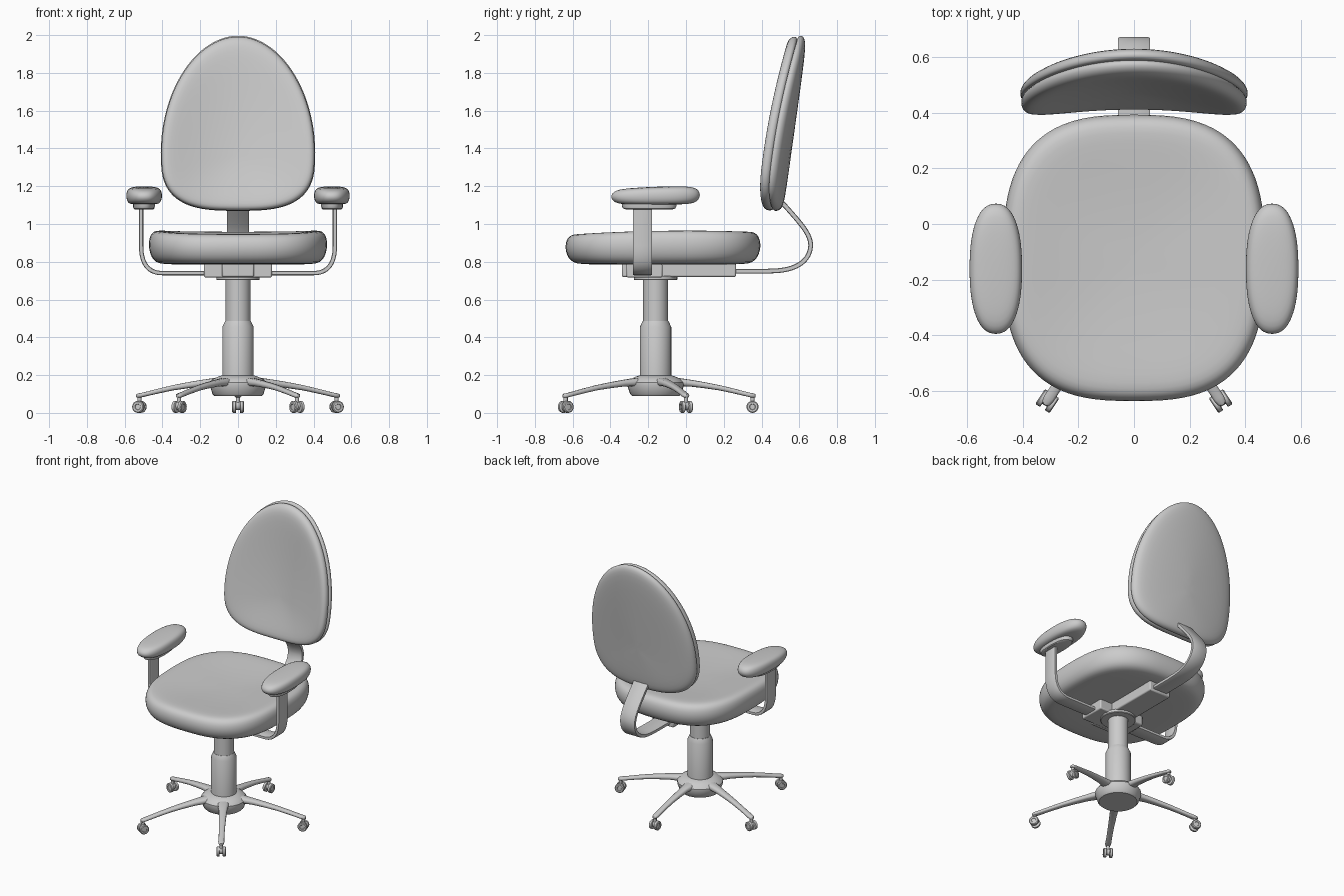
import bpy, bmesh, math
from mathutils import Vector, geometry

if "Cube" in bpy.data.objects:
    bpy.data.objects.remove(bpy.data.objects["Cube"])

CY = -0.161  # y of the column axis


def loft(name, rings, angle=40, subsurf=0):
    """Skin a list of equal-length closed rings and cap both ends."""
    bm = bmesh.new()
    vs = [[bm.verts.new(p) for p in r] for r in rings]
    n = len(vs[0])
    for a, b in zip(vs, vs[1:]):
        for i in range(n):
            j = (i + 1) % n
            bm.faces.new((a[i], a[j], b[j], b[i]))
    bm.faces.new(vs[0][::-1])
    bm.faces.new(vs[-1])
    bmesh.ops.recalc_face_normals(bm, faces=bm.faces)
    me = bpy.data.meshes.new(name)
    bm.to_mesh(me)
    bm.free()
    ob = bpy.data.objects.new(name, me)
    bpy.context.collection.objects.link(ob)
    bpy.ops.object.select_all(action='DESELECT')
    bpy.context.view_layer.objects.active = ob
    ob.select_set(True)
    bpy.ops.object.shade_smooth_by_angle(angle=math.radians(angle))
    if subsurf:
        ob.modifiers.new("smooth", 'SUBSURF').levels = subsurf
        ob.modifiers["smooth"].render_levels = subsurf
    return ob


def superellipse(a, b_pos, b_neg, n_pos, n_neg, count=48):
    pts = []
    for i in range(count):
        t = 2 * math.pi * i / count
        c, s = math.cos(t), math.sin(t)
        b, n = (b_pos, n_pos) if s >= 0 else (b_neg, n_neg)
        pts.append((math.copysign(a * abs(c) ** (2 / n), c),
                    math.copysign(b * abs(s) ** (2 / n), s)))
    return pts


def pad(name, outline, profile, place, angle=75, subsurf=1):
    """Stack scaled copies of an outline; profile = (scale, height)."""
    return loft(name, [[place(x * k, y * k, h) for x, y in outline] for k, h in profile],
                angle, subsurf)


def lathe(name, profile, x=0.0, y=CY, seg=32):
    return pad(name, superellipse(1, 1, 1, 2, 2, seg), profile,
               lambda a, b, h: Vector((x + a, y + b, h)), 35, 0)


def bezier(*pts, count=14):
    return [Vector(p) for p in geometry.interpolate_bezier(
        *[Vector((p[0], p[1], 0)) for p in pts], count)]


def strap(name, path, thick, width, place):
    """Flat bar following a 2D path; place(p, q, side) gives 3D."""
    rings = []
    for i, p in enumerate(path):
        d = path[min(i + 1, len(path) - 1)] - path[max(i - 1, 0)]
        n = Vector((-d.y, d.x, 0)).normalized() * thick / 2
        e, w = 0.75, width / 2
        sec = [(1, -w * .9), (1, w * .9), (e, w), (-e, w),
               (-1, w * .9), (-1, -w * .9), (-e, -w), (e, -w)]
        rings.append([place(p.x + n.x * k, p.y + n.y * k, s) for k, s in sec])
    return loft(name, rings)


def box(name, lo, hi, bevel=0.008):
    (x0, y0, z0), (x1, y1, z1) = lo, hi
    sq = [(x0, y0), (x1, y0), (x1, y1), (x0, y1)]
    ob = loft(name, [[(x, y, z) for x, y in sq] for z in (z0, z1)], 30)
    m = ob.modifiers.new("bevel", 'BEVEL')
    m.width, m.segments = bevel, 2


# Column, hub and mounting flange
lathe("hub", [(.125, .09), (.135, .10), (.15, .145), (.15, .16), (.135, .178),
              (.105, .192), (.08, .2)])
lathe("lower_column", [(.083, .15), (.083, .455), (.068, .487), (.06, .487)])
lathe("upper_column", [(.066, .45), (.066, .72)])
lathe("flange", [(.112, .703), (.115, .707), (.115, .725)])

# Five legs, each with a twin-wheel caster
for i, (ex, ey) in enumerate([(0, .352), (.522, 0), (-.522, 0), (.312, -.637), (-.312, -.637)]):
    d = Vector((ex, ey - CY, 0))
    reach = d.length
    d.normalize()
    side = Vector((-d.y, d.x, 0))
    base = Vector((0, CY, 0))
    rings = []
    for r, z, w, h in [(.06, .16, .045, .022), (.13, .163, .036, .022), (.2, .157, .028, .018),
                       (.28, .146, .024, .016), (.36, .133, .021, .014), (.44, .116, .019, .013),
                       (.5, .102, .019, .012), (.535, .094, .02, .012), (.555, .091, .016, .011),
                       (.563, .09, .007, .008)]:
        c = base + d * (r * (reach + .016) / .563) + Vector((0, 0, z))
        rings.append([c + side * w * math.copysign(abs(math.cos(t)) ** .7, math.cos(t))
                      + Vector((0, 0, h * math.copysign(abs(math.sin(t)) ** .7, math.sin(t))))
                      for t in [k * math.pi / 6 for k in range(12)]])
    loft(f"leg_{i}", rings, 50)
    lathe(f"caster_stem_{i}", [(.011, .03), (.011, .092)], ex, ey, 12)
    hub_c = Vector((ex, ey, .032))
    for s in (-1, 1):
        rings = [[hub_c + side * s * off + d * r * math.cos(t) + Vector((0, 0, r * math.sin(t)))
                  for t in [k * math.pi / 10 for k in range(20)]]
                 for off, r in [(.01, .029), (.012, .032), (.027, .032), (.031, .027), (.031, .016), (.028, .014)]]
        loft(f"caster_wheel_{i}_{'a' if s < 0 else 'b'}", rings, 35)
    # axle housing between the wheels
    loft(f"caster_body_{i}", [[hub_c + side * off + d * .018 * math.cos(t)
                               + Vector((0, 0, .006 + .022 * math.sin(t)))
                               for t in [k * math.pi / 6 for k in range(12)]]
                              for off in (-.013, .013)])

# Tilt mechanism under the seat
box("mechanism_beam", (-.085, -.34, .72), (.085, .265, .795))
box("mechanism_plate", (-.18, -.315, .717), (.18, -.125, .79))

# Seat cushion: rounded outline, dished top that drops toward the front and back
def seat_place(x, y, h):
    yy = y - .122
    return Vector((x, yy, h - .055 * yy * yy * (h - .785) / .175))


pad("seat", superellipse(.474, .518, .518, 2.8, 2.8),
    [(.1, .785), (.6, .785), (.84, .787), (.92, .797), (.97, .825), (.995, .865), (1, .9),
     (.985, .94), (.945, .962), (.88, .967), (.75, .96), (.5, .945), (.25, .937), (.06, .935)],
    seat_place)

# Backrest: egg outline, leaning back and wrapped forward at the sides
def back_place(x, z, d):
    return Vector((x, .515 + .14 * (z + .31) - .3 * x * x - d, z + 1.38))


egg = superellipse(.411, .62, .312, 1.95, 3)
pad("backrest_shell", egg,
    [(.06, 0), (.4, 0), (.75, 0), (.9, .004), (.965, .012), (.995, .026), (1, .04),
     (.99, .05), (.965, .054), (.9, .056)], back_place)
pad("backrest_cushion", egg,
    [(.9, .046), (.96, .05), (.985, .058), (.992, .072), (.98, .09), (.945, .104), (.88, .109),
     (.75, .106), (.5, .096), (.25, .089), (.06, .087)], back_place)

# Curved bar joining the mechanism to the backrest
path = (bezier((.2, .75), (.3, .75), (.4, .748), (.47, .752), count=6)
        + bezier((.47, .752), (.58, .757), (.655, .80), (.66, .885))[1:]
        + bezier((.66, .885), (.66, .95), (.61, 1.0), (.49, 1.135))[1:])
strap("backrest_bar", path, .025, .114, lambda p, q, s: Vector((s, p, q)))

# Arm supports and armrests, mirrored left and right
arm = ([Vector((.1, .74, 0)), Vector((.38, .74, 0))]
       + bezier((.40, .74), (.475, .74), (.513, .79), (.513, .885))
       + [Vector((.513, 1.09, 0))])
for s, tag in ((1, "right"), (-1, "left")):
    strap(f"arm_support_{tag}", arm, .023, .1,
          lambda p, q, w: Vector((s * p, w - .23, q)))
    pad(f"armrest_plate_{tag}", superellipse(.058, .145, .145, 2.4, 2.4, 32),
        [(.85, 1.077), (.95, 1.082), (1, 1.095), (1, 1.115)],
        lambda x, y, h: Vector((s * (.498 + x), y - .195, h)), 35, 0)
    pad(f"armrest_{tag}", superellipse(.096, .238, .238, 2.35, 2.35, 32),
        [(.1, 1.103), (.6, 1.103), (.85, 1.108), (.96, 1.125), (1, 1.147), (.975, 1.168),
         (.89, 1.185), (.7, 1.193), (.4, 1.196), (.1, 1.197)],
        lambda x, y, h: Vector((s * (.497 + x), y - .161,
                                h + .04 * y * max(0, (h - 1.1) / .1))))
